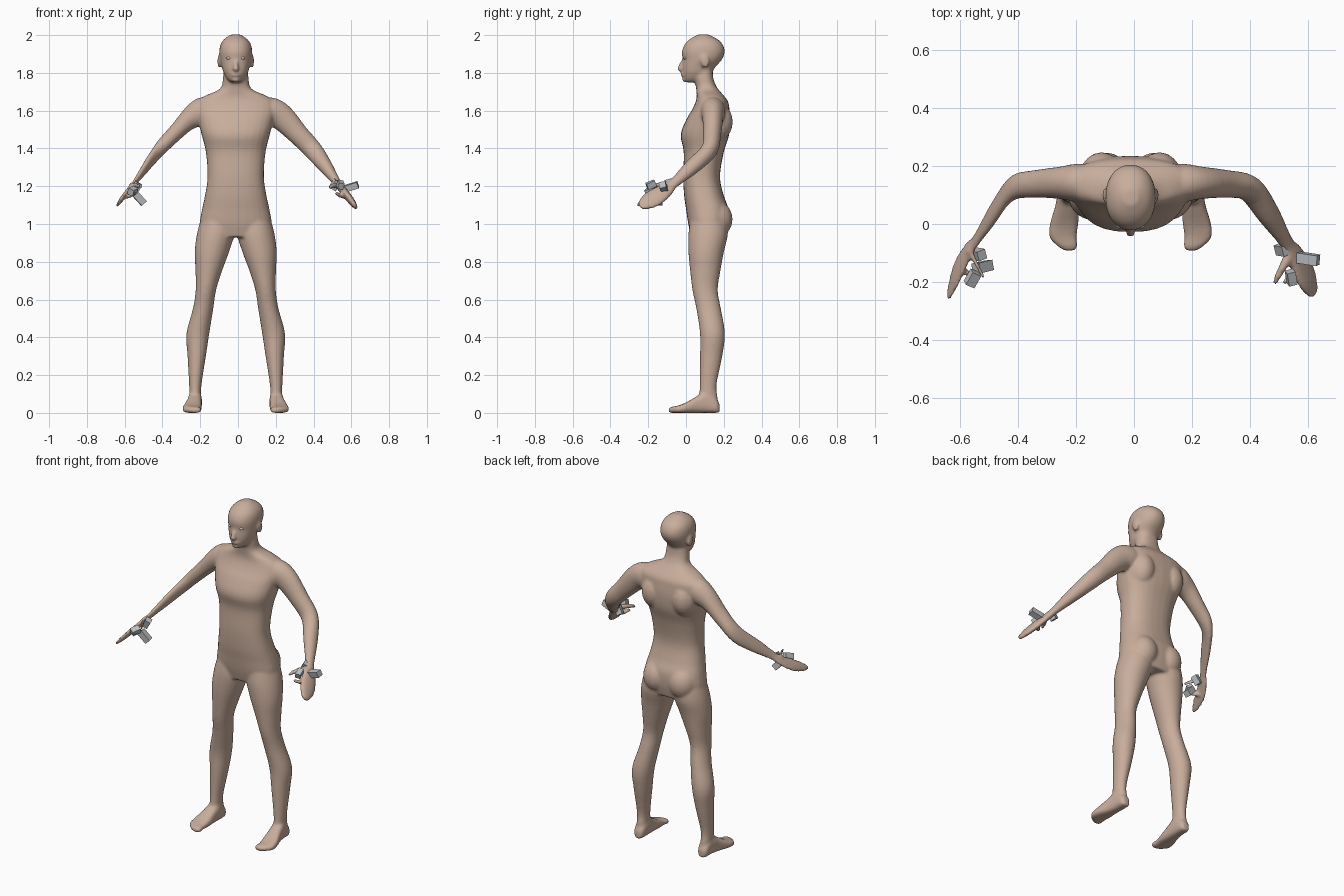
import bpy, bmesh, math
from mathutils import Vector, Matrix, Euler

CX = -0.012  # mirror plane of the figure


def material(name, rgb):
    m = bpy.data.materials.new(name)
    m.diffuse_color = (*rgb, 1)
    return m


skin = material("tan skin", (0.58, 0.42, 0.33))
grey = material("light grey", (0.5, 0.52, 0.54))
white = material("eye white", (0.8, 0.77, 0.72))


def add_object(bm, name, mat):
    me = bpy.data.meshes.new(name)
    bmesh.ops.recalc_face_normals(bm, faces=bm.faces[:])
    bm.to_mesh(me)
    bm.free()
    ob = bpy.data.objects.new(name, me)
    bpy.context.collection.objects.link(ob)
    me.materials.append(mat)
    return ob


def refine(rows, k=4):
    """Catmull-Rom interpolation of rows of numbers."""
    out, n = [], len(rows)
    for i in range(n - 1):
        p0, p1, p2, p3 = (rows[max(0, min(n - 1, i + j))] for j in (-1, 0, 1, 2))
        for s in range(k):
            t = s / k
            out.append([0.5 * (2 * b + (c - a) * t + (2 * a - 5 * b + 4 * c - d) * t * t
                               + (3 * b - a - 3 * c + d) * t ** 3)
                        for a, b, c, d in zip(p0, p1, p2, p3)])
    return out + [list(rows[-1])]


def loft(bm, rings, power=2.0, n=28):
    """Closed skin through superellipse rings (centre, axis u, axis v)."""
    loops = []
    for c, u, v in rings:
        loop = []
        for i in range(n):
            a = 2 * math.pi * i / n
            f = [math.copysign(abs(w) ** (2 / power), w) for w in (math.cos(a), math.sin(a))]
            loop.append(bm.verts.new(c + u * f[0] + v * f[1]))
        loops.append(loop)
    for A, B in zip(loops, loops[1:]):
        for i in range(n):
            bm.faces.new((A[i], A[(i + 1) % n], B[(i + 1) % n], B[i]))
    bm.faces.new(loops[0][::-1])
    bm.faces.new(loops[-1])


def level_loft(bm, rows, s=1, power=2.0):
    """Horizontal rings: z, inner x, outer x, front y, back y."""
    loft(bm, [(Vector((CX + s * (a + b) / 2, (f + k) / 2, z)),
               Vector(((b - a) / 2, 0, 0)), Vector((0, (k - f) / 2, 0)))
              for z, a, b, f, k in refine(rows)], power)


def limb_loft(bm, rows, s):
    """Rings across a path: x, y, z, thickness, width."""
    rows = refine(rows)
    pts = [Vector(r[:3]) for r in rows]
    rings = []
    for i, r in enumerate(rows):
        t = (pts[min(i + 1, len(pts) - 1)] - pts[max(i - 1, 0)]).normalized()
        nrm = Vector((0.83, 0, 0.55))
        nrm = (nrm - t * nrm.dot(t)).normalized()
        ring = [pts[i], nrm * r[3], t.cross(nrm) * r[4]]
        for v in ring:
            v_x = v.x * s
            v.x = v_x
        ring[0] = ring[0] + Vector((CX, 0, 0))
        rings.append(tuple(ring))
    loft(bm, rings)


def blob(bm, x, y, z, rx, ry, rz, tilt=0):
    m = (Matrix.Translation((CX + x, y, z)) @ Matrix.Rotation(tilt, 4, 'X')
         @ Matrix.Diagonal((rx, ry, rz, 1)))
    bmesh.ops.create_uvsphere(bm, u_segments=20, v_segments=12, radius=1, matrix=m)


bm = bmesh.new()

# Torso and neck: z, half width, front y, back y
torso = [(0.93, 0.17, 0.03, 0.21), (1.0, 0.19, 0.012, 0.225), (1.08, 0.178, 0.0, 0.225),
         (1.15, 0.163, -0.01, 0.2), (1.25, 0.149, -0.015, 0.18), (1.38, 0.158, -0.012, 0.2),
         (1.47, 0.18, -0.028, 0.228), (1.55, 0.2, 0.0, 0.235), (1.61, 0.215, 0.035, 0.23),
         (1.65, 0.205, 0.052, 0.222), (1.68, 0.16, 0.057, 0.2), (1.705, 0.1, 0.055, 0.178),
         (1.73, 0.074, 0.052, 0.16), (1.77, 0.068, 0.045, 0.145), (1.83, 0.062, 0.04, 0.14)]
level_loft(bm, [(z, -w, w, f, b) for z, w, f, b in torso], power=2.4)

# Head
head = [(1.75, 0.022, 0.0, 0.05), (1.765, 0.043, -0.012, 0.1), (1.80, 0.064, -0.018, 0.135),
        (1.83, 0.073, -0.02, 0.155), (1.87, 0.083, -0.018, 0.19), (1.91, 0.087, -0.022, 0.205),
        (1.95, 0.081, -0.008, 0.195), (1.98, 0.06, 0.022, 0.165), (2.003, 0.025, 0.065, 0.12)]
level_loft(bm, [(z, -w, w, f, b) for z, w, f, b in head], power=2.15)

# Nose, lips, brow
blob(bm, 0, -0.022, 1.838, 0.014, 0.017, 0.036, -0.35)
blob(bm, 0, -0.03, 1.822, 0.017, 0.016, 0.011)
blob(bm, 0, -0.016, 1.79, 0.027, 0.012, 0.011)
blob(bm, 0, -0.008, 1.763, 0.022, 0.012, 0.011)

leg = [(1.06, 0.0, 0.175, 0.03, 0.21), (0.95, 0.006, 0.205, 0.013, 0.222),
       (0.85, 0.036, 0.217, 0.013, 0.2), (0.75, 0.073, 0.213, 0.022, 0.182),
       (0.65, 0.104, 0.212, 0.034, 0.168), (0.55, 0.119, 0.227, 0.055, 0.185),
       (0.42, 0.14, 0.261, 0.074, 0.206), (0.3, 0.158, 0.255, 0.074, 0.192),
       (0.15, 0.181, 0.247, 0.073, 0.162), (0.08, 0.183, 0.245, 0.07, 0.168),
       (0.03, 0.185, 0.243, 0.08, 0.17)]
arm = [(0.1, 0.14, 1.6, 0.06, 0.06), (0.18, 0.142, 1.595, 0.076, 0.066),
       (0.243, 0.142, 1.565, 0.07, 0.056), (0.33, 0.138, 1.475, 0.056, 0.048),
       (0.41, 0.122, 1.39, 0.05, 0.044), (0.475, 0.035, 1.305, 0.038, 0.042),
       (0.537, -0.062, 1.218, 0.021, 0.028), (0.562, -0.1, 1.185, 0.02, 0.04),
       (0.59, -0.15, 1.15, 0.02, 0.052), (0.612, -0.195, 1.122, 0.018, 0.05),
       (0.628, -0.235, 1.1, 0.012, 0.03), (0.634, -0.248, 1.094, 0.007, 0.012)]
thumb = [(0.555, -0.09, 1.2, 0.018, 0.018), (0.53, -0.14, 1.205, 0.015, 0.015),
         (0.508, -0.18, 1.2, 0.012, 0.012), (0.497, -0.208, 1.19, 0.008, 0.008)]
finger = [(0.585, -0.15, 1.15, 0.015, 0.015), (0.555, -0.175, 1.15, 0.013, 0.013),
          (0.53, -0.205, 1.165, 0.009, 0.009)]
# Foot: y, centre x, half width, top z
foot = [(0.178, 0.214, 0.018, 0.045), (0.16, 0.214, 0.031, 0.075), (0.11, 0.215, 0.036, 0.115),
        (0.06, 0.22, 0.04, 0.09), (0.0, 0.229, 0.049, 0.055), (-0.045, 0.233, 0.047, 0.038),
        (-0.075, 0.218, 0.036, 0.032), (-0.092, 0.21, 0.018, 0.025)]

# Both sides: legs, seat, arms, hands, feet, ears
for s in (1, -1):
    level_loft(bm, leg, s)
    blob(bm, s * 0.085, 0.155, 1.025, 0.085, 0.092, 0.1)
    blob(bm, s * 0.1, 0.15, 1.54, 0.08, 0.098, 0.11)   # shoulder blade
    limb_loft(bm, arm, s)
    limb_loft(bm, thumb, s)
    limb_loft(bm, finger, s)
    loft(bm, [(Vector((CX + s * x, y, h / 2)), Vector((w, 0, 0)), Vector((0, 0, h / 2)))
              for y, x, w, h in refine(foot)], 2.8)
    blob(bm, s * 0.086, 0.1, 1.862, 0.011, 0.024, 0.037, 0.2)

body = add_object(bm, "body", skin)
rm = body.modifiers.new("merge parts", 'REMESH')
rm.mode = 'VOXEL'
rm.voxel_size = 0.008
rm.use_smooth_shade = True
sm = body.modifiers.new("soften joins", 'SMOOTH')
sm.factor = 0.5
sm.iterations = 5

# Eyes
for s, side in ((1, "left"), (-1, "right")):
    bm = bmesh.new()
    blob(bm, s * 0.037, -0.003, 1.878, 0.014, 0.012, 0.007)
    eye = add_object(bm, side + "_eye", white)
    eye.data.shade_smooth()

# Small grey blocks on the hands: position, size, tilt
blocks = [((0.6, -0.12, 1.197), (0.075, 0.036, 0.034), (0.2, -0.3, -0.15)),
          ((0.513, -0.088, 1.207), (0.034, 0.036, 0.052), (0.3, 0.5, 0.4)),
          ((0.542, -0.185, 1.208), (0.03, 0.048, 0.034), (0.4, 0.2, 0.25)),
          ((-0.522, -0.148, 1.135), (0.036, 0.036, 0.07), (0.1, -0.75, 0.1)),
          ((-0.557, -0.188, 1.175), (0.034, 0.05, 0.034), (0.3, 0.4, -0.4)),
          ((-0.538, -0.105, 1.195), (0.034, 0.034, 0.052), (0.3, 0.5, 0.4))]
for i, (pos, size, rot) in enumerate(blocks):
    bm = bmesh.new()
    bmesh.ops.create_cube(bm, size=1, matrix=Matrix.Translation(pos)
                          @ Euler(rot).to_matrix().to_4x4() @ Matrix.Diagonal((*size, 1)))
    add_object(bm, "hand_block_%d" % (i + 1), grey)
